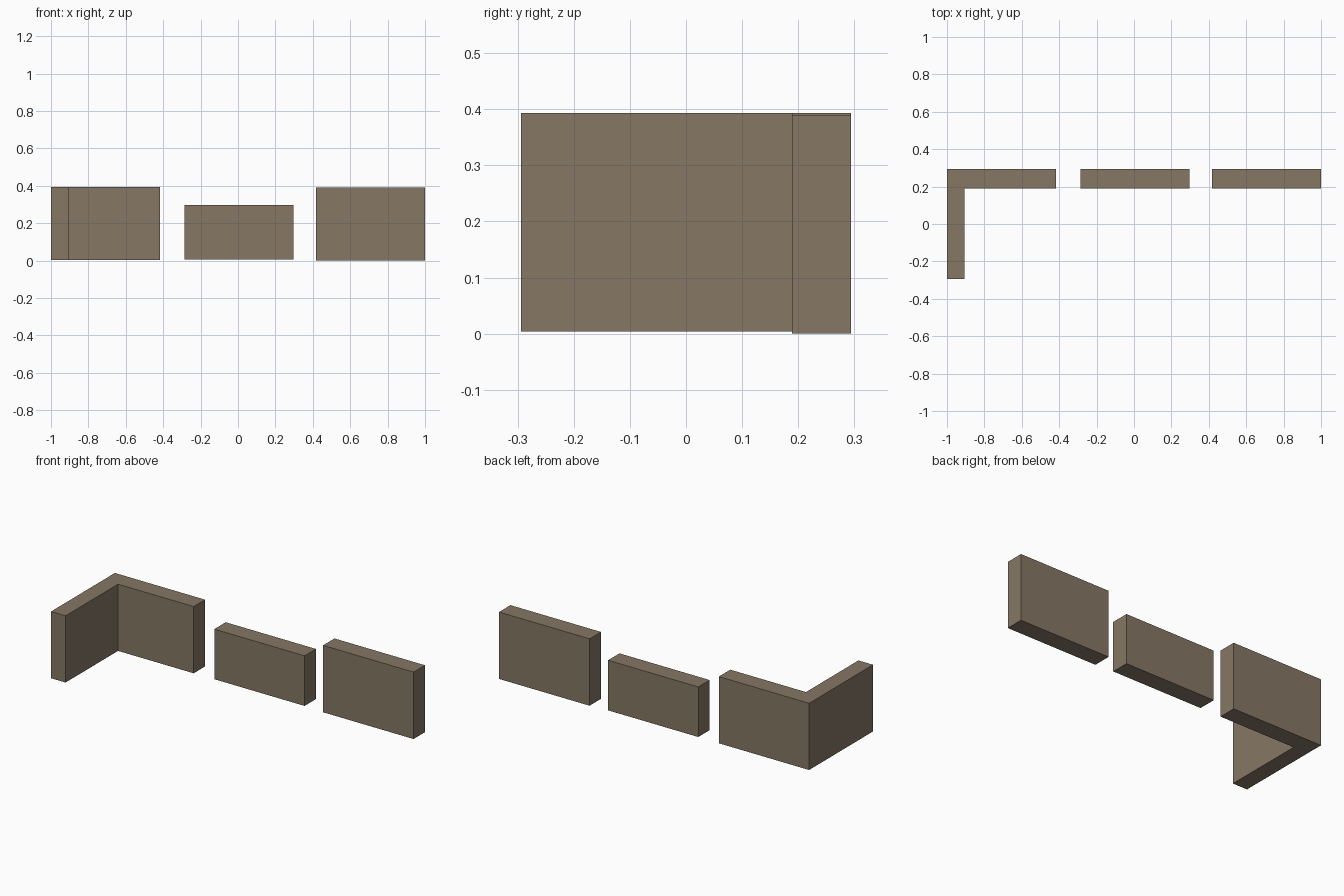
import bpy, bmesh

if "Cube" in bpy.data.objects:
    bpy.data.objects.remove(bpy.data.objects["Cube"])

# single stone colour
stone = bpy.data.materials.new("brown_stone")
stone.diffuse_color = (0.238, 0.184, 0.130, 1.0)
stone.use_nodes = True
stone.node_tree.nodes["Principled BSDF"].inputs["Base Color"].default_value = stone.diffuse_color


def wall(name, outline, z0, z1):
    """Extrude a counter-clockwise plan outline from z0 to z1."""
    bm = bmesh.new()
    face = bm.faces.new([bm.verts.new((x, y, z0)) for x, y in outline])
    top = bmesh.ops.extrude_face_region(bm, geom=[face])["geom"]
    bmesh.ops.translate(bm, vec=(0, 0, z1 - z0),
                        verts=[v for v in top if isinstance(v, bmesh.types.BMVert)])
    bmesh.ops.recalc_face_normals(bm, faces=bm.faces)
    mesh = bpy.data.meshes.new(name)
    bm.to_mesh(mesh)
    bm.free()
    mesh.materials.append(stone)
    obj = bpy.data.objects.new(name, mesh)
    bpy.context.collection.objects.link(obj)


def straight(x0, x1, y0=0.189, y1=0.294):
    return [(x0, y0), (x1, y0), (x1, y1), (x0, y1)]


# L-shaped corner wall
wall("corner_wall",
     [(-1, -0.294), (-0.906, -0.294), (-0.906, 0.189),
      (-0.418, 0.189), (-0.418, 0.294), (-1, 0.294)], 0.004, 0.393)

# low middle wall and tall end wall
wall("low_wall", straight(-0.285, 0.297), 0.005, 0.297)
wall("end_wall", straight(0.416, 1.0), 0.0, 0.39)
